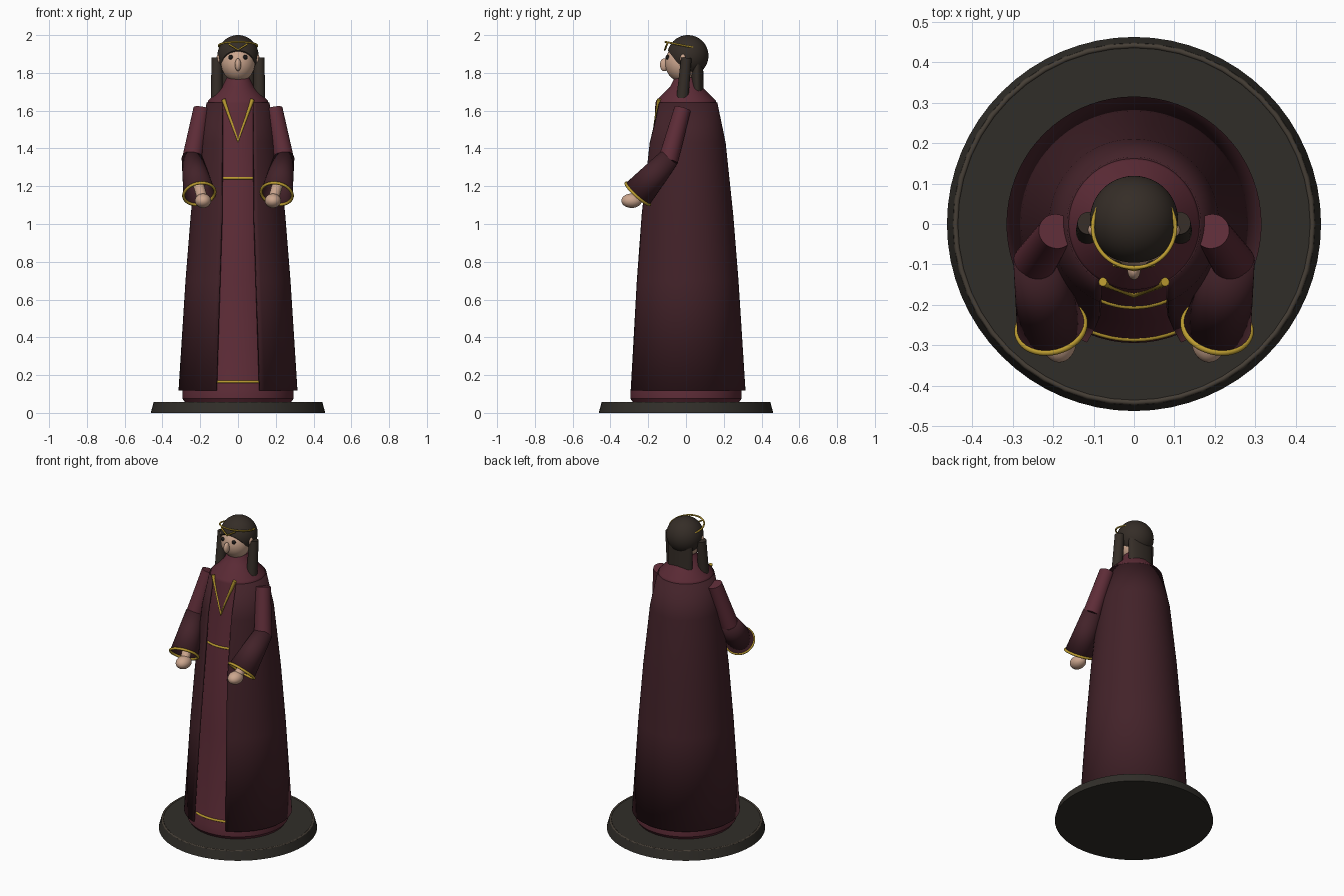
import bpy, bmesh
from math import pi, sin, cos, asin, radians
from mathutils import Vector, Matrix

if "Cube" in bpy.data.objects:
    bpy.data.objects.remove(bpy.data.objects["Cube"])


def mat(name, rgb):
    m = bpy.data.materials.new(name)
    m.diffuse_color = (*rgb, 1)
    m.use_nodes = True
    m.node_tree.nodes["Principled BSDF"].inputs["Base Color"].default_value = m.diffuse_color
    return m


ROBE = mat("dark_cloth", (0.055, 0.016, 0.022))
GOWN = mat("wine_cloth", (0.11, 0.025, 0.038))
GOLD = mat("gold", (0.5, 0.33, 0.03))
HAIR = mat("hair", (0.035, 0.026, 0.02))
SKIN = mat("skin", (0.6, 0.38, 0.27))
STONE = mat("stone", (0.03, 0.027, 0.022))
TRIM = mat("stone_trim", (0.06, 0.048, 0.036))
DARK = mat("eye_dark", (0.012, 0.01, 0.01))


def finish(name, bm, material, angle=35):
    me = bpy.data.meshes.new(name)
    bm.to_mesh(me)
    bm.free()
    ob = bpy.data.objects.new(name, me)
    bpy.context.collection.objects.link(ob)
    me.materials.append(material)
    bpy.ops.object.select_all(action='DESELECT')
    ob.select_set(True)
    bpy.context.view_layer.objects.active = ob
    bpy.ops.object.shade_smooth_by_angle(angle=radians(angle))
    return ob


def lathe(name, profile, material, gap=None, n=64, cap=True):
    """Revolve (radius, z) points; gap(z) is the half width left open in front."""
    bm = bmesh.new()
    rows = []
    for r, z in profile:
        a = asin(gap(z) / r) if gap else 0
        cnt = n + 1 if gap else n
        rows.append([bm.verts.new((r * cos(t), r * sin(t), z)) for t in
                     (-pi / 2 + a + (2 * pi - 2 * a) * i / n for i in range(cnt))])
    for lo, hi in zip(rows, rows[1:]):
        for i in range(n):
            j = (i + 1) % len(lo)
            bm.faces.new((lo[i], lo[j], hi[j], hi[i]))
    if cap and not gap:
        bm.faces.new(rows[0][::-1])
        bm.faces.new(rows[-1])
    return finish(name, bm, material)


def ball(name, c, s, material):
    bm = bmesh.new()
    bmesh.ops.create_uvsphere(bm, u_segments=32, v_segments=20, radius=1,
                              matrix=Matrix.Translation(c) @ Matrix.Diagonal((*s, 1)))
    return finish(name, bm, material, 60)


def tube(name, a, b, r1, r2, material, ends=True, squash=(1, 1)):
    a, b = Vector(a), Vector(b)
    d = b - a
    m = (Matrix.Translation((a + b) / 2) @ Matrix.Diagonal((*squash, 1, 1))
         @ d.to_track_quat('Z', 'Y').to_matrix().to_4x4())
    bm = bmesh.new()
    bmesh.ops.create_cone(bm, cap_ends=ends, segments=32, radius1=r1, radius2=r2,
                          depth=d.length, matrix=m)
    return finish(name, bm, material)


def wire(name, pts, r, material, closed=False):
    cu = bpy.data.curves.new(name, 'CURVE')
    cu.dimensions = '3D'
    cu.bevel_depth, cu.bevel_resolution, cu.use_fill_caps = r, 3, True
    sp = cu.splines.new('POLY')
    sp.points.add(len(pts) - 1)
    for p, co in zip(sp.points, pts):
        p.co = (*co, 1)
    sp.use_cyclic_u = closed
    cu.materials.append(material)
    ob = bpy.data.objects.new(name, cu)
    bpy.context.collection.objects.link(ob)
    return ob


def ring(name, c, axis, r, thick, material):
    q = Vector(axis).to_track_quat('Z', 'Y')
    wire(name, [Vector(c) + q @ Vector((r * cos(t), r * sin(t), 0))
                for t in (2 * pi * i / 48 for i in range(48))], thick, material, True)


# plinth
lathe("plinth", [(0.462, 0), (0.447, 0.055)], STONE)
ring("plinth_rim", (0, 0, 0.052), (0, 0, 1), 0.441, 0.007, TRIM)

# inner gown with sloping shoulders and collar
lathe("gown", [(0.278, 0.053), (0.294, 0.075), (0.294, 0.12), (0.283, 0.17), (0.245, 0.7),
               (0.205, 1.24), (0.172, 1.44), (0.162, 1.64), (0.157, 1.655),
               (0.085, 1.725), (0.06, 1.775)], GOWN)

# outer robe, open down the front
robe = lathe("outer_robe", [(0.315, 0.118), (0.278, 0.7), (0.25, 1.05), (0.21, 1.43), (0.166, 1.642)],
             ROBE, gap=lambda z: max(0.085, 0.12 - 0.032 * z))
sol = robe.modifiers.new("thickness", 'SOLIDIFY')
sol.thickness, sol.offset = 0.012, -1

# gold bands on the gown front
for nm, z, r, w in (("belt_band", 1.243, 0.204, 0.083), ("hem_band", 0.165, 0.284, 0.112)):
    h = asin(w / r)
    wire(nm, [(r * sin(t), -r * cos(t), z) for t in (h * (i / 8 - 1) for i in range(17))], 0.007, GOLD)
wire("neck_trim", [(-0.077, -0.143, 1.66), (0, -0.172, 1.44), (0.077, -0.143, 1.66)], 0.011, GOLD)

# head
ball("face", (0, -0.018, 1.852), (0.09, 0.093, 0.1), SKIN)
ball("nose", (0, -0.115, 1.843), (0.016, 0.023, 0.034), SKIN)

# hair cap cut away over the face
bm = bmesh.new()
bmesh.ops.create_uvsphere(bm, u_segments=48, v_segments=32, radius=0.109,
                          matrix=Matrix.Translation((0, 0.01, 1.891)))
cut = bmesh.ops.bisect_plane(bm, geom=bm.verts[:] + bm.edges[:] + bm.faces[:],
                             plane_co=(0, -0.095, 1.918), plane_no=(0, -0.8, -0.6), clear_outer=True)
bmesh.ops.contextual_create(bm, geom=[e for e in cut["geom_cut"] if isinstance(e, bmesh.types.BMEdge)])
finish("hair_cap", bm, HAIR)
tube("back_hair", (0, 0.055, 1.85), (0, 0.06, 1.69), 0.085, 0.085, HAIR, squash=(1, 1)).scale = (1, 1, 1)
bpy.data.objects["back_hair"].data.transform(
    Matrix.Translation((0, 0.058, 0)) @ Matrix.Diagonal((1, 0.4, 1, 1)) @ Matrix.Translation((0, -0.058, 0)))

# circlet with a front chevron
ring("circlet", (0, -0.008, 1.944), (0, 0.2, 1), 0.102, 0.005, GOLD)
wire("circlet_chevron", [(-0.05, -0.1, 1.953), (0, -0.112, 1.922), (0.05, -0.1, 1.953)], 0.005, GOLD)

# paired parts
for side, s in (("left", 1), ("right", -1)):
    ball(side + "_eye", (s * 0.039, -0.098, 1.883), (0.012, 0.01, 0.012), DARK)
    ball(side + "_ear", (s * 0.1, -0.015, 1.875), (0.014, 0.016, 0.026), SKIN)
    tube(side + "_hair_lock", (s * 0.112, 0.002, 1.88), (s * 0.112, -0.02, 1.657), 0.028, 0.032, HAIR)
    elbow, cuff = Vector((s * 0.245, -0.095, 1.335)), Vector((s * 0.205, -0.255, 1.16))
    tube(side + "_upper_sleeve", (s * 0.192, -0.018, 1.61), elbow, 0.044, 0.053, GOWN)
    low = tube(side + "_lower_sleeve", elbow + Vector((0, 0.01, 0.02)), cuff, 0.054, 0.085, ROBE, ends=False)
    m = low.modifiers.new("thickness", 'SOLIDIFY')
    m.thickness = 0.006
    ring(side + "_cuff_band", cuff, cuff - elbow, 0.084, 0.008, GOLD)
    tube(side + "_wrist", elbow, (s * 0.19, -0.265, 1.14), 0.03, 0.028, SKIN)
    ball(side + "_hand", (s * 0.185, -0.288, 1.123), (0.043, 0.054, 0.038), SKIN)
